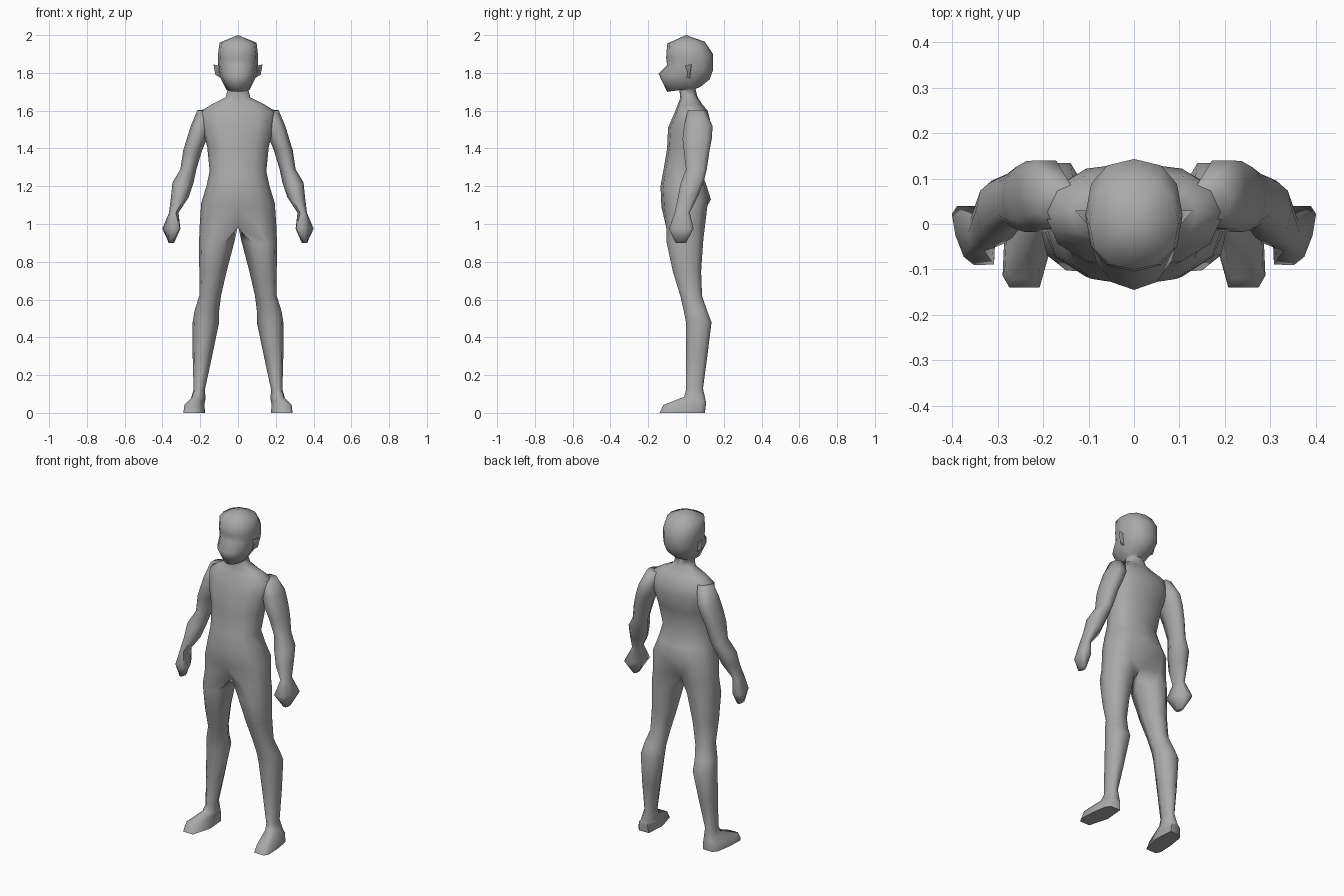
import bpy, bmesh, math

if "Cube" in bpy.data.objects:
    bpy.data.objects.remove(bpy.data.objects["Cube"])

skin = bpy.data.materials.new("plain_grey")
skin.diffuse_color = (0.4, 0.4, 0.4, 1)
skin.use_nodes = True
skin.node_tree.nodes["Principled BSDF"].inputs["Base Color"].default_value = skin.diffuse_color


def spow(v, e):
    return 0.0 if abs(v) < 1e-6 else math.copysign(abs(v) ** e, v)


def ring(x0, x1, yf, zf, yb, zb, e=0.85, shear=0.0,
         angles=(-112, -70, -35, 0, 35, 70, 112, 180)):
    """Eight points around a rounded section, tilted from front to back."""
    cx, rx, cy, ry = (x0 + x1) / 2, (x1 - x0) / 2, (yf + yb) / 2, (yb - yf) / 2
    peak = spow(math.sin(math.radians(70)), e)
    pts = []
    for a in angles:
        a = math.radians(a)
        t = max(-1, min(1, spow(math.sin(a), e) / peak))
        pts.append((cx + rx * spow(math.cos(a), e) - shear * t,
                    cy + ry * t, (zf + zb) / 2 + (zb - zf) / 2 * t))
    return pts


def half_ring(w, yf, zf, yb, zb, e=0.85, tuck=1.0):
    """Seven points from front centre round to back centre, plus one on the axis."""
    cy, ry, cz = (yf + yb) / 2, (yb - yf) / 2, (zf + zb) / 2
    pts = []
    for a in (-90, -60, -30, 0, 30, 60, 90):
        a = math.radians(a)
        t = spow(math.sin(a), e)
        k = tuck if abs(t) > 0.999 else 1.0
        pts.append((w * spow(math.cos(a), e), cy + ry * t * k, cz + (zb - zf) / 2 * t))
    return pts + [(0.0, cy, cz)]


def finish(name, bm):
    loose = [v for v in bm.verts if not v.link_faces]
    bmesh.ops.delete(bm, geom=loose, context='VERTS')
    bmesh.ops.remove_doubles(bm, verts=bm.verts[:], dist=0.0005)
    bmesh.ops.recalc_face_normals(bm, faces=bm.faces[:])
    mesh = bpy.data.meshes.new(name)
    bm.to_mesh(mesh)
    bm.free()
    mesh.materials.append(skin)
    ob = bpy.data.objects.new(name, mesh)
    bpy.context.collection.objects.link(ob)
    bpy.ops.object.select_all(action='DESELECT')
    ob.select_set(True)
    bpy.context.view_layer.objects.active = ob
    bpy.ops.object.shade_smooth_by_angle(angle=math.radians(75))
    mod = ob.modifiers.new("mirror", 'MIRROR')
    mod.use_clip = True
    return ob


def loft(name, rings, open_rings=0, cap_start=False):
    """Skin the rings; the first open_rings spans leave the mirror plane open."""
    bm = bmesh.new()
    vs = [[bm.verts.new(p) for p in r] for r in rings]
    for i, (a, b) in enumerate(zip(vs, vs[1:])):
        for j in range(6 if i < open_rings else 8):
            k = (j + 1) % 8
            bm.faces.new((a[j], a[k], b[k], b[j]))
    bm.faces.new(vs[-1])
    if cap_start:
        bm.faces.new(vs[0])
    return finish(name, bm)


# Head, neck and torso sections, crown to crotch: width, front y z, back y z
trunk = [
    half_ring(0.0, 0.0, 2.0, 0.0, 2.0),
    half_ring(0.098, -0.10, 1.955, 0.10, 1.965),
    half_ring(0.107, -0.105, 1.88, 0.143, 1.90),
    half_ring(0.104, -0.10, 1.84, 0.143, 1.815),
    half_ring(0.096, -0.145, 1.795, 0.125, 1.765, 0.95),
    half_ring(0.062, -0.10, 1.70, 0.075, 1.725, 0.95),
    half_ring(0.055, -0.035, 1.71, 0.05, 1.715),
    half_ring(0.065, -0.03, 1.665, 0.06, 1.675),
    half_ring(0.14, -0.045, 1.63, 0.085, 1.635),
    half_ring(0.20, -0.06, 1.59, 0.115, 1.60),
    half_ring(0.19, -0.095, 1.51, 0.135, 1.52),
    half_ring(0.163, -0.10, 1.40, 0.11, 1.42),
    half_ring(0.15, -0.12, 1.28, 0.08, 1.28),
    half_ring(0.167, -0.135, 1.20, 0.11, 1.20),
    half_ring(0.195, -0.13, 1.09, 0.132, 1.13),
    half_ring(0.203, -0.118, 0.98, 0.115, 1.00, 0.85, 0.5),
]

# Leg and foot sections, thigh to sole
legs = [
    ring(0.018, 0.206, -0.102, 0.90, 0.092, 0.92),
    ring(0.06, 0.205, -0.07, 0.75, 0.08, 0.75),
    ring(0.09, 0.205, -0.03, 0.62, 0.085, 0.62),
    ring(0.10, 0.23, -0.012, 0.54, 0.112, 0.54),
    ring(0.10, 0.24, 0.0, 0.48, 0.135, 0.48),
    ring(0.137, 0.24, 0.0, 0.30, 0.113, 0.30),
    ring(0.175, 0.235, 0.0, 0.12, 0.09, 0.13),
    ring(0.172, 0.25, -0.01, 0.085, 0.105, 0.06, 0.7),
    ring(0.178, 0.28, -0.12, 0.042, 0.105, 0.04, 0.55, 0.012),
    ring(0.174, 0.285, -0.14, 0.0, 0.10, 0.0, 0.5, 0.012),
]
loft("body", trunk + legs, len(trunk) - 1)

# Arm and fist sections, shoulder to knuckles
arm = [
    ring(0.12, 0.215, 0.01, 1.60, 0.10, 1.605),
    ring(0.14, 0.25, -0.01, 1.52, 0.14, 1.52),
    ring(0.163, 0.27, -0.018, 1.45, 0.138, 1.46),
    ring(0.19, 0.29, -0.012, 1.39, 0.125, 1.39),
    ring(0.22, 0.305, 0.0, 1.29, 0.11, 1.29),
    ring(0.235, 0.347, -0.03, 1.21, 0.095, 1.23),
    ring(0.262, 0.355, -0.045, 1.13, 0.065, 1.15),
    ring(0.315, 0.365, -0.06, 1.06, 0.02, 1.06),
    ring(0.305, 0.393, -0.09, 0.975, 0.04, 0.975, 0.65, -0.018),
    ring(0.338, 0.368, -0.055, 0.90, 0.0, 0.90),
]
loft("arms", arm, cap_start=True)

# Pointed ears
bm = bmesh.new()
base = [bm.verts.new(p) for p in ((0.09, -0.015, 1.835), (0.09, 0.03, 1.835),
                                  (0.085, 0.02, 1.77), (0.085, 0.0, 1.77))]
tip = [bm.verts.new(p) for p in ((0.13, 0.03, 1.845), (0.12, 0.02, 1.79))]
for f in ((base[0], base[1], tip[0]), (base[1], base[2], tip[1], tip[0]),
          (base[2], base[3], tip[1]), (base[3], base[0], tip[0], tip[1]), base):
    bm.faces.new(f)
finish("ears", bm)
